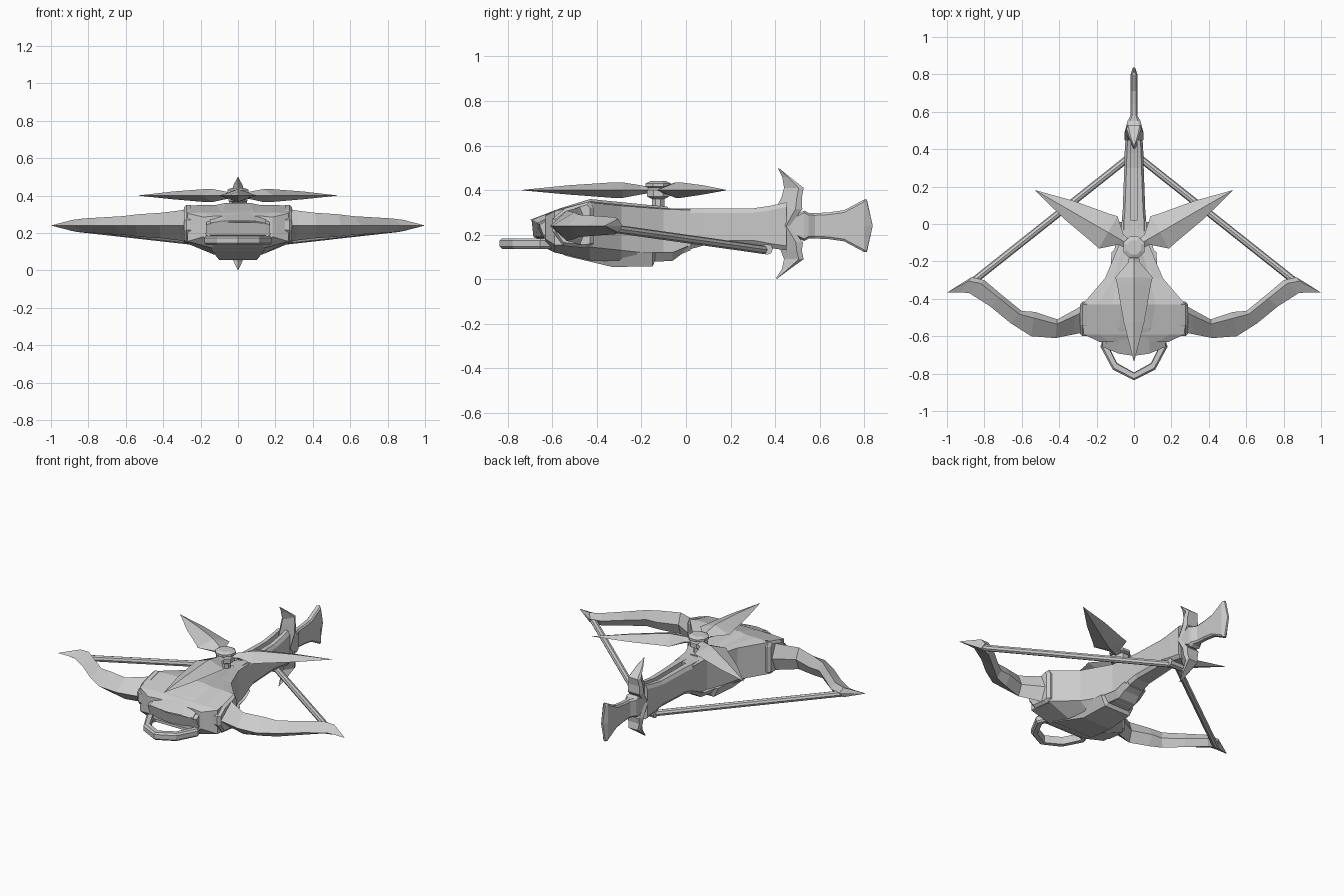
import bpy, bmesh
from math import pi, sin, cos
from mathutils import Vector, Matrix

cube = bpy.data.objects.get("Cube")
if cube:
    bpy.data.objects.remove(cube, do_unlink=True)

grey = bpy.data.materials.new("plain grey")
grey.use_nodes = True
GREY = (0.6, 0.6, 0.6, 1)
grey.diffuse_color = GREY
grey.node_tree.nodes["Principled BSDF"].inputs["Base Color"].default_value = GREY


def finish(name, bm, mirror=False):
    bmesh.ops.recalc_face_normals(bm, faces=bm.faces)
    me = bpy.data.meshes.new(name)
    bm.to_mesh(me)
    bm.free()
    me.materials.append(grey)
    ob = bpy.data.objects.new(name, me)
    bpy.context.collection.objects.link(ob)
    if mirror:
        ob.modifiers.new("Mirror", 'MIRROR').use_clip = True
    return ob


def loft(name, rings, mirror=False, closed=False):
    """Skin a list of equal-length rings of points."""
    bm = bmesh.new()
    vs = [[bm.verts.new(p) for p in r] for r in rings]
    n = len(rings[0])
    pairs = list(zip(vs, vs[1:])) + ([(vs[-1], vs[0])] if closed else [])
    for a, b in pairs:
        for i in range(n):
            j = (i + 1) % n
            bm.faces.new((a[i], a[j], b[j], b[i]))
    if not closed:
        bm.faces.new(vs[0])
        bm.faces.new(vs[-1])
    bmesh.ops.remove_doubles(bm, verts=bm.verts, dist=0.0005)
    return finish(name, bm, mirror)


def symmetric(y, half):
    """Full ring at y from its right half, listed top to bottom."""
    return [(x, y, z) for x, z in half] + [(-x, y, z) for x, z in reversed(half)]


def rod(name, a, b, radius, sides=6):
    a, b = Vector(a), Vector(b)
    bm = bmesh.new()
    m = Matrix.Translation((a + b) / 2) @ (b - a).to_track_quat('Z', 'Y').to_matrix().to_4x4()
    bmesh.ops.create_cone(bm, cap_ends=True, segments=sides, radius1=radius,
                          radius2=radius, depth=(b - a).length, matrix=m)
    return finish(name, bm)


# Shoulder hull: y, half width, top, side bottom, belly half width, belly height
hull = [(-.63, .185, .285, .18, .13, .14), (-.59, .27, .305, .155, .14, .12),
        (-.43, .275, .345, .145, .13, .085), (-.29, .155, .33, .13, .10, .08),
        (-.10, .075, .315, .11, .06, .08), (.02, .065, .31, .15, .05, .13)]
loft("shoulder_hull", [symmetric(y, [(w * .7, t + .005), (w, t), (w, s), (b, z)])
                       for y, w, t, s, b, z in hull])

# Raised deck in two steps, with a slightly bowed nose
deck = [(-.665, .15, .265, .19), (-.56, .145, .32, .14),
        (-.43, .125, .36, .12), (-.28, .085, .345, .12), (-.08, .04, .325, .15)]
for name, grow, drop in (("deck", 0, 0), ("deck_trim", .02, .008)):
    rings = []
    for i, (y, w, t, s) in enumerate(deck):
        bow = .04 if i == 0 else 0
        w, t = w + grow, t - drop
        half = [(0, t), (w * .55, t), (w, t - .012), (w, s), (w * .55, s), (0, s)]
        full = half + [(-x, z) for x, z in half[-2:0:-1]]
        rings.append([(x, y + drop - bow * (1 - (x / w) ** 2)
                       + (.02 if z == s and i == 0 else 0), z) for x, z in full])
    loft(name, rings)

# Keel under the hull
keel = [(-.64, .145, .20, .16), (-.54, .14, .16, .105), (-.33, .10, .12, .055),
        (-.15, .09, .12, .058), (-.14, .075, .12, .08), (-.06, .06, .12, .083),
        (.01, .05, .15, .135)]
loft("keel", [symmetric(y, [(w + .03, t), (w, b)]) for y, w, t, b in keel])

# Stock with a bolt groove along its top
stock = [(-.12, .068, .315, .12), (.02, .065, .318, .135), (.08, .06, .318, .152),
         (.30, .052, .318, .155), (.38, .05, .33, .14), (.45, .046, .345, .13)]
loft("stock", [symmetric(y, [(.015, t - .035), (.015, t), (w - .012, t), (w, t - .02),
                             (w, b + .02), (w - .015, b)]) for y, w, t, b in stock])
rod("string_anchor", (-.045, .365, .135), (.045, .365, .135), .025, 8)

# Crescent at the back of the stock: height, front y, back y, half width
crescent = [(.498, .412, .418, .002), (.46, .432, .465, .022), (.41, .44, .528, .04),
            (.365, .428, .52, .048), (.315, .40, .522, .05), (.24, .40, .465, .05),
            (.165, .40, .525, .05), (.13, .425, .52, .048), (.09, .44, .528, .04),
            (.045, .43, .465, .022), (.003, .402, .41, .002)]
loft("crescent", [[(0, f, z), (w, f + (b - f) * .75, z), (w * .8, b, z),
                   (-w * .8, b, z), (-w, f + (b - f) * .75, z)]
                  for z, f, b, w in crescent])

# Butt: flat flared handle behind the crescent
butt = [(.45, .04, .03), (.53, .04, .068), (.55, .035, .058), (.58, .018, .057),
        (.64, .018, .06), (.71, .018, .07), (.80, .018, .118)]
rings = [symmetric(y, [(w * .6, .24 + h), (w, .23 + h), (w, .24), (w, .25 - h),
                       (w * .6, .24 - h)]) for y, w, h in butt]
rings.append([(x * .3, .838 if abs(z - .24) < .01 else .812, z) for x, y, z in rings[-1]])
loft("butt", rings)

# Bow limbs: kite sections from front edge to back edge, then collars and strings
# front x, front y, back x, back y, half height
limb = [(.27, -.58, .27, -.43, .09), (.32, -.59, .31, -.455, .08), (.42, -.61, .41, -.51, .068),
        (.55, -.60, .53, -.47, .06), (.66, -.53, .60, -.465, .05),
        (.77, -.44, .70, -.385, .044), (.88, -.37, .80, -.30, .038),
        (.93, -.365, .87, -.285, .03), (.998, -.366, .99, -.36, .002)]


def kite(fx, fy, bx, by, h, z=.24):
    mx, my = fx + (bx - fx) * .75, fy + (by - fy) * .75
    return [(fx, fy, z), (mx, my, z + h), (bx, by, z), (mx, my, z - h)]


loft("bow_limbs", [kite(*s) for s in limb], mirror=True)

collar = [(x, [(-.60 + d, .215), (-.60 + d, .27), (-.54, .32 - d), (-.43 - d, .35 - d),
               (-.415 - d, .32), (-.415 - d, .16), (-.45, .14 + d), (-.55, .15 + d)])
          for x, d in ((.25, .0), (.275, .0), (.29, .015))]
loft("limb_collars", [[(x, y, z) for y, z in r] for x, r in collar], mirror=True)

for side, name in ((1, "left_string"), (-1, "right_string")):
    rod(name, (side * .865, -.31, .225), (side * .015, .365, .13), .019, 8)

# Foot stirrup in front
path = [(.10, -.50), (.165, -.65), (.105, -.765), (0, -.82)]
path += [(-x, y) for x, y in path[-2::-1]]
rings = []
for x, y in path:
    out = Vector((x, y + .60, 0)).normalized()
    if y > -.6:
        out = Vector((1 if x > 0 else -1, 0, 0))
    c = Vector((x, y, .16))
    rings.append([c + out * u + Vector((0, 0, v)) for u, v in
                  ((.016, -.014), (.016, .014), (.006, .024),
                   (-.022, .024), (-.026, 0), (-.022, -.024), (.006, -.024))])
loft("foot_stirrup", rings)

# Rotor: post, hub and three pointed blades
HUB = (0, -.125)
hub_profile = [(.03, .30), (.03, .36), (.055, .372), (.055, .40), (.044, .41),
               (.062, .416), (.062, .43), (.04, .44)]
loft("rotor_hub", [[(HUB[0] + r * cos(k * pi / 4 + pi / 8), HUB[1] + r * sin(k * pi / 4 + pi / 8), z)
                    for k in range(8)] for r, z in hub_profile])

# distance, half width, upper ridge, lower ridge
blade = [(.03, .025, .012, .012), (.08, .03, .022, .02), (.16, .10, .035, .035),
         (.20, .09, .035, .035), (.40, .055, .022, .02), (.61, .001, .001, .001)]
for k, name in enumerate(("front_blade", "left_blade", "right_blade")):
    ob = loft(name, [[(w, -d, .40), (0, -d, .40 + u), (-w, -d, .40), (0, -d, .40 - v)]
                     for d, w, u, v in blade])
    ob.data.transform(Matrix.Translation((HUB[0], HUB[1], 0)) @ Matrix.Rotation(k * 2 * pi / 3, 4, 'Z'))
